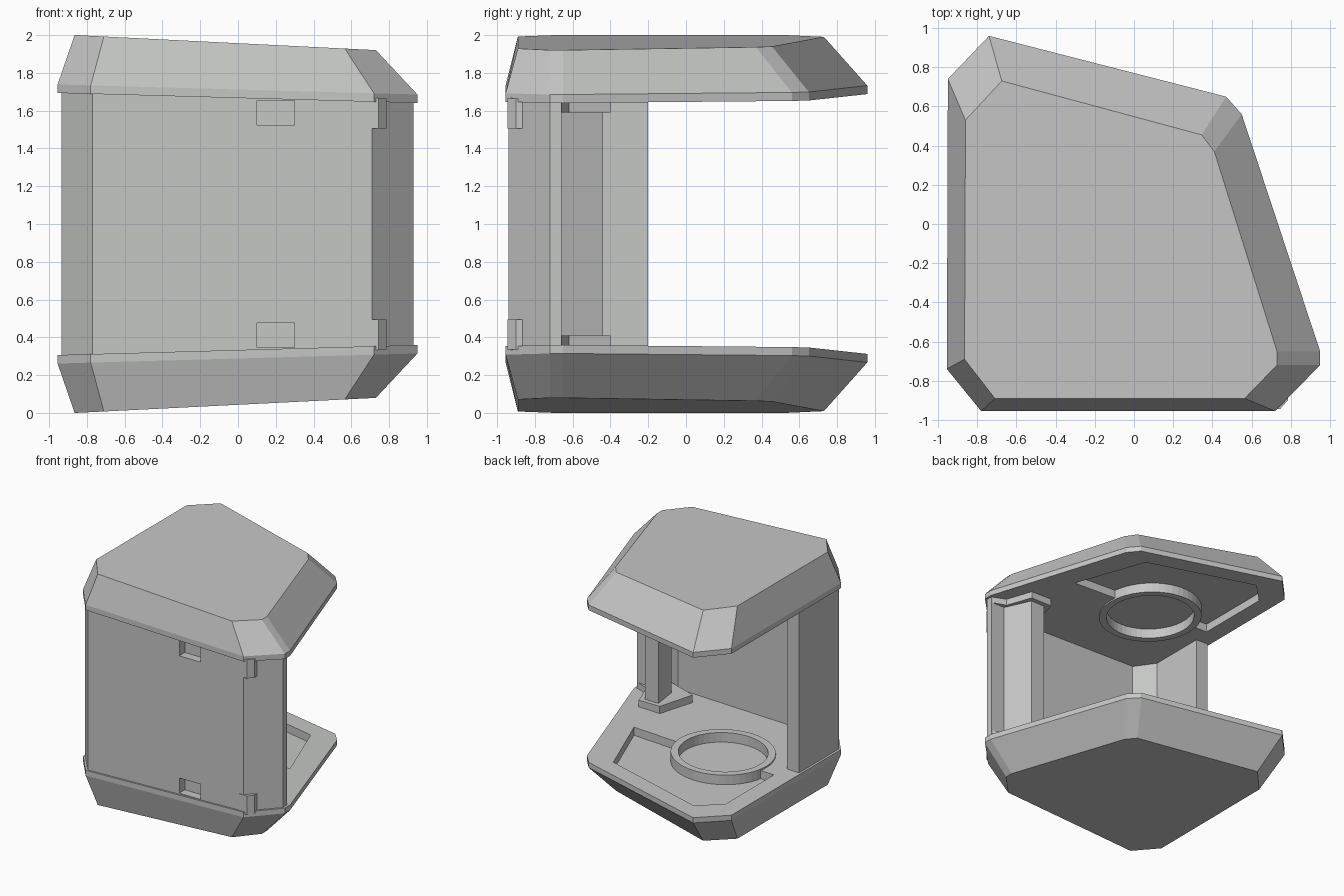
import bpy, bmesh, math

cube = bpy.data.objects.get("Cube")
if cube:
    bpy.data.objects.remove(cube, do_unlink=True)

grey = bpy.data.materials.new("light_grey")
grey.use_nodes = True
COLOUR = (0.56, 0.57, 0.56, 1)
grey.diffuse_color = COLOUR
grey.node_tree.nodes["Principled BSDF"].inputs["Base Color"].default_value = COLOUR


def rim(offset=0.0):
    """Height of the slightly tilted upper rim, shifted by an offset."""
    return lambda x: 1.667 - 0.028 * x + offset


def crown(x):
    return 1.957 - 0.05 * x


def low(height):
    """Reflect a height rule into the lower half."""
    return lambda x: 2 - height(x)


def flat(z):
    return lambda x: z


def loft(name, *layers):
    """Closed solid through matching outlines, each with its own height rule."""
    bm = bmesh.new()
    loops = [[bm.verts.new((x, y, h(x))) for x, y in pts] for pts, h in layers]
    n = len(loops[0])
    for a, b in zip(loops, loops[1:]):
        for i in range(n):
            j = (i + 1) % n
            bm.faces.new((a[i], a[j], b[j], b[i]))
    bm.faces.new(loops[0])
    bm.faces.new(loops[-1])
    bmesh.ops.recalc_face_normals(bm, faces=bm.faces)
    mesh = bpy.data.meshes.new(name)
    bm.to_mesh(mesh)
    bm.free()
    mesh.materials.append(grey)
    ob = bpy.data.objects.new(name, mesh)
    bpy.context.collection.objects.link(ob)
    return ob


def cut(target, cutter):
    mod = target.modifiers.new("cut", "BOOLEAN")
    mod.operation, mod.solver, mod.object = "DIFFERENCE", "EXACT", cutter
    bpy.context.view_layer.objects.active = target
    bpy.ops.object.modifier_apply(modifier=mod.name)
    bpy.data.objects.remove(cutter, do_unlink=True)


def circle(radius, cx=-0.27, cy=-0.12, n=48):
    return [(cx + radius * math.cos(math.tau * i / n),
             cy + radius * math.sin(math.tau * i / n)) for i in range(n)]


def rect(x0, x1, y0, y1):
    return [(x0, y0), (x1, y0), (x1, y1), (x0, y1)]


# Plan outlines
RIM = [(-.95, .74), (-.74, .96), (.47, .65), (.55, .56), (.95, -.65),
       (.95, -.72), (.72, -.955), (-.78, -.955), (-.955, -.74)]
CROWN = [(-.86, .53), (-.675, .73), (.345, .455), (.41, .37), (.73, -.65),
         (.73, -.72), (.565, -.89), (-.71, -.89), (-.865, -.69)]
TRAY = [(-.8, -.05), (.55, -.08), (.32, .53), (-.62, .78), (-.8, .6)]
WALL = [(-.935, -.2), (-.935, -.74), (-.77, -.94), (.71, -.94), (.93, -.72),
        (.93, -.66), (.85, -.66), (.67, -.85), (-.7, -.85), (-.82, -.69), (-.82, -.2)]
PILLAR = [(.57, -.44), (.70, -.44), (.80, -.66), (.86, -.66), (.74, -.79), (.6, -.66)]
COLLAR = [(.53, -.40), (.73, -.40), (.81, -.62), (.92, -.66), (.75, -.83), (.44, -.72)]
HINGE = [(.67, -.90), (.67, -.945), (.745, -.945), (.785, -.90), (.785, -.84)]

# Wall wraps the front and side; the pillar stiffens its free edge
wall = loft("wall", (WALL, low(rim(.02))), (WALL, rim(.02)))
loft("pillar", (PILLAR, low(rim(.02))), (PILLAR, rim(.02)))

# Matching parts of the lower and upper halves
for side, half in (("lower", low), ("upper", lambda h: h)):
    cap = loft(side + "_cap", (RIM, half(rim())), (RIM, half(rim(.045))), (CROWN, half(crown)))
    cut(cap, loft("tray_cutter", (TRAY, half(rim(-.05))), (TRAY, half(rim(.07)))))
    cut(cap, loft("bore_cutter", (circle(.37), half(rim(-.05))), (circle(.37), half(rim(.07)))))

    # Raised ring around the round seat
    ring = loft(side + "_ring", (circle(.41), half(rim(-.012))), (circle(.41), half(rim(.08))))
    cut(ring, loft("ring_cutter", (circle(.35), half(rim(-.05))), (circle(.35), half(rim(.075)))))

    loft(side + "_pillar_collar", (COLLAR, half(rim(.01))), (COLLAR, half(flat(1.59))))
    loft(side + "_hinge", (HINGE, half(rim(.02))), (HINGE, half(flat(1.505))))

    # Latch pocket in the front wall
    pocket = rect(.1, .3, -1, -.865)
    cut(wall, loft("pocket_cutter", (pocket, half(flat(1.525))), (pocket, half(flat(1.655)))))
